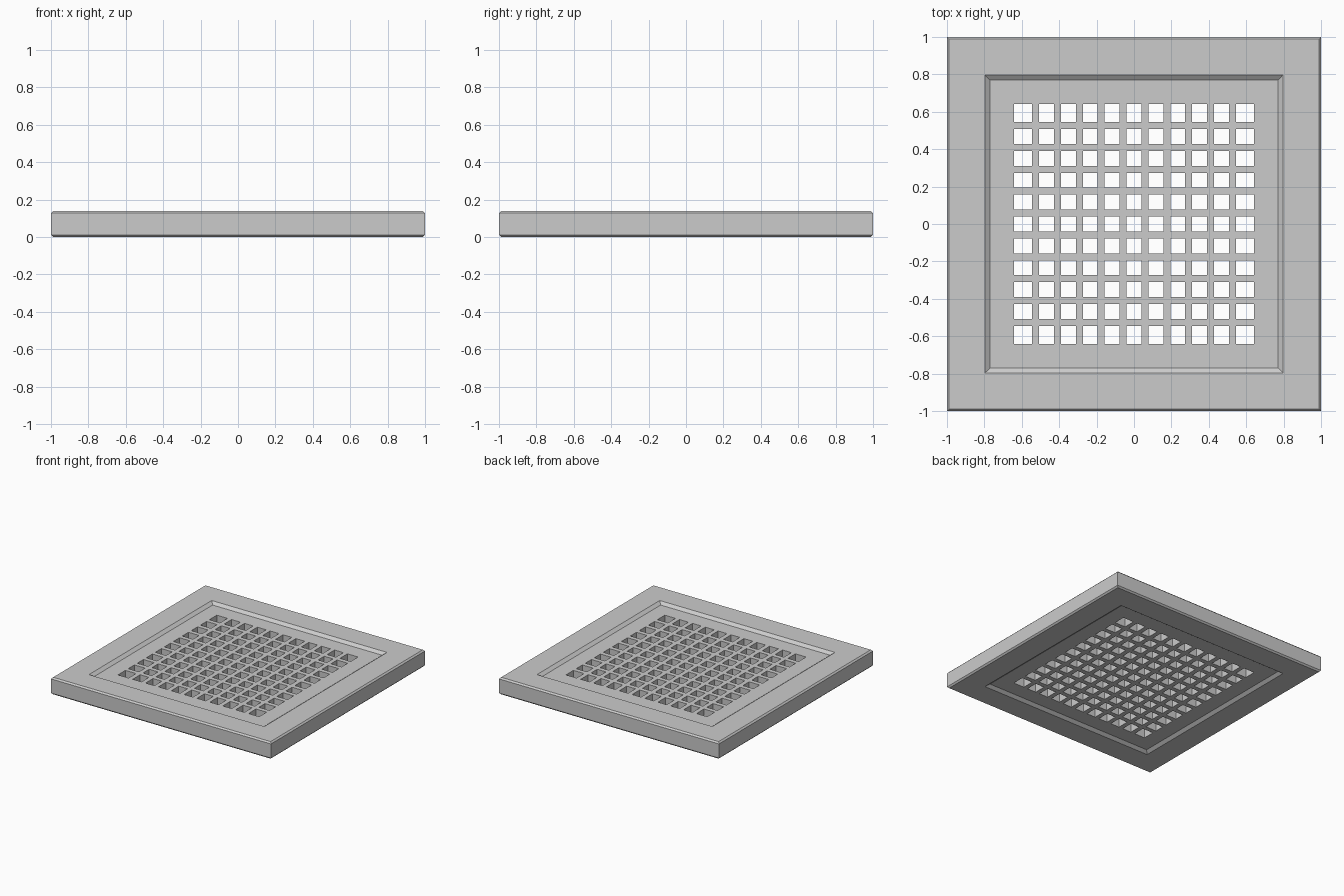
import bpy, bmesh

if "Cube" in bpy.data.objects:
    bpy.data.objects.remove(bpy.data.objects["Cube"])

H = 0.14        # total height
DEPTH = 0.02    # recess depth on both faces
BEV = 0.012     # outer edge chamfer
INNER = 0.642   # half size of the grate opening
PITCH, BAR = 0.117, 0.037


def make_object(name, bm):
    bmesh.ops.recalc_face_normals(bm, faces=bm.faces)
    me = bpy.data.meshes.new(name)
    bm.to_mesh(me)
    bm.free()
    ob = bpy.data.objects.new(name, me)
    bpy.context.collection.objects.link(ob)
    return ob


# Frame: closed profile (half size, z) swept around a mitred square
upper = [(INNER, H - DEPTH), (0.77, H - DEPTH), (0.797, H), (1 - BEV, H), (1, H - BEV)]
profile = upper + [(r, H - z) for r, z in reversed(upper)]
bm = bmesh.new()
rings = [[bm.verts.new((sx * r, sy * r, z)) for sx, sy in ((1, 1), (-1, 1), (-1, -1), (1, -1))]
         for r, z in profile]
for i, a in enumerate(rings):
    b = rings[(i + 1) % len(rings)]
    for k in range(4):
        n = (k + 1) % 4
        bm.faces.new((a[k], a[n], b[n], b[k]))
make_object("frame", bm)

# Grate: ten bars each way as one lattice sheet, thickened to the recess level
edges = [-INNER]
for i in range(10):
    c = (i - 4.5) * PITCH
    edges += [c - BAR / 2, c + BAR / 2]
edges.append(INNER)
bm = bmesh.new()
grid = [[bm.verts.new((x, y, DEPTH)) for y in edges] for x in edges]
for i in range(len(edges) - 1):
    for j in range(len(edges) - 1):
        if i % 2 or j % 2:
            bm.faces.new((grid[i][j], grid[i + 1][j], grid[i + 1][j + 1], grid[i][j + 1]))
for v in [v for v in bm.verts if not v.link_faces]:
    bm.verts.remove(v)
faces = bm.faces[:]
up = bmesh.ops.extrude_face_region(bm, geom=faces, use_keep_orig=True)
for v in (g for g in up["geom"] if isinstance(g, bmesh.types.BMVert)):
    v.co.z = H - DEPTH
make_object("grate", bm)
